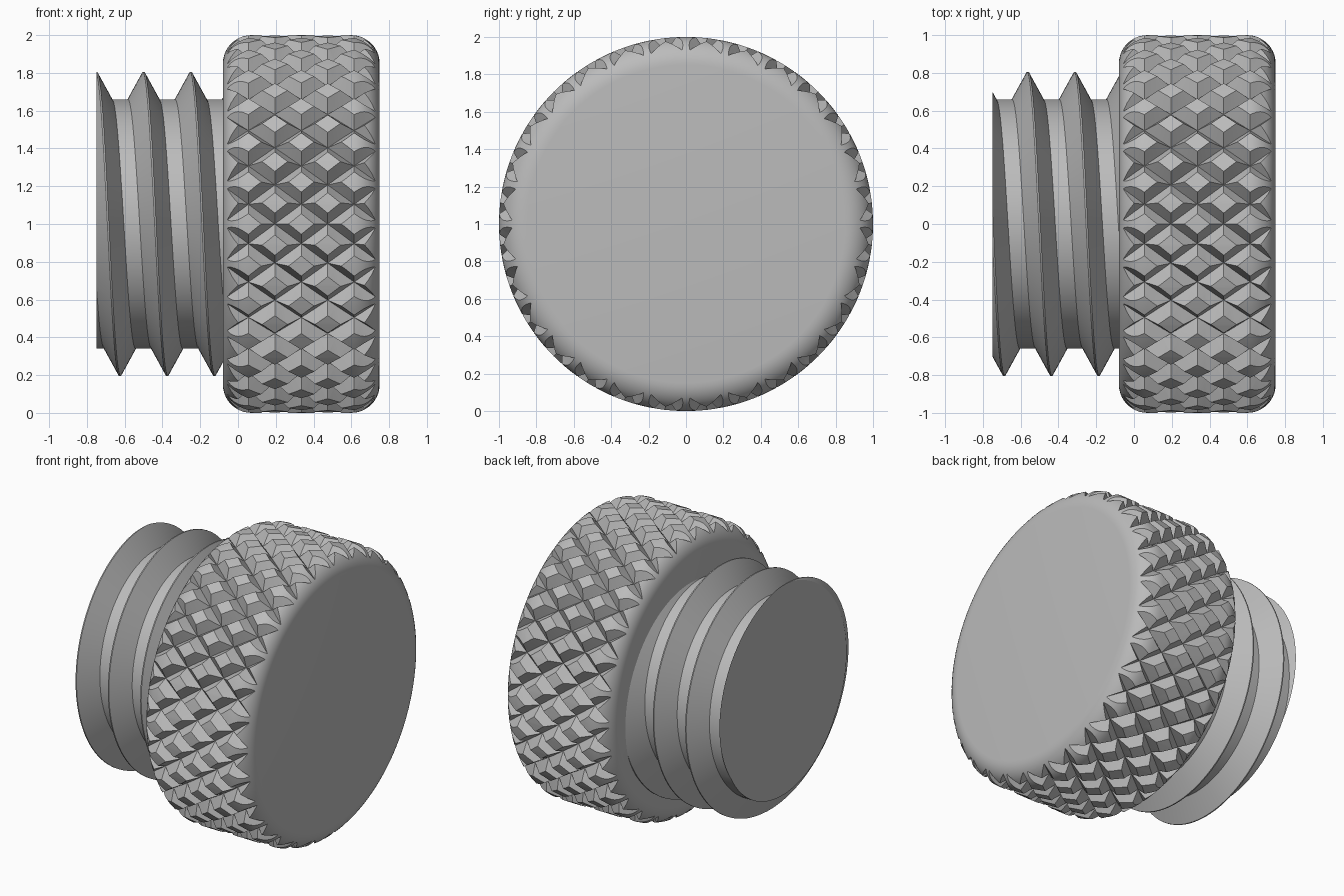
import bpy, bmesh, math
from mathutils import Vector

cube = bpy.data.objects.get("Cube")
if cube:
    bpy.data.objects.remove(cube, do_unlink=True)

metal = bpy.data.materials.new("grey_metal")
metal.use_nodes = True
GREY = (0.5, 0.5, 0.5, 1)
metal.diffuse_color = GREY
metal.node_tree.nodes["Principled BSDF"].inputs["Base Color"].default_value = GREY


def polar(x, r, a):
    """Point around the screw axis; angle 0 faces the front."""
    return Vector((x, -r * math.cos(a), 1 + r * math.sin(a)))


def make_object(name, bm):
    bmesh.ops.recalc_face_normals(bm, faces=bm.faces)
    mesh = bpy.data.meshes.new(name)
    bm.to_mesh(mesh)
    bm.free()
    mesh.materials.append(metal)
    obj = bpy.data.objects.new(name, mesh)
    bpy.context.collection.objects.link(obj)
    return obj


def activate(obj):
    bpy.ops.object.select_all(action='DESELECT')
    obj.select_set(True)
    bpy.context.view_layer.objects.active = obj


# Head: rounded disc turned around the x axis
X0, X1, FILLET = -0.08, 0.75, 0.15
SEG, ARC = 140, 10
profile = []
for i in range(ARC + 1):
    a = math.pi / 2 * i / ARC
    profile.append((X0 + FILLET * (1 - math.cos(a)), 1 - FILLET * (1 - math.sin(a))))
profile += [(X0 + X1 - x, r) for x, r in reversed(profile)]
bm = bmesh.new()
rings = [[bm.verts.new(polar(x, r, 2 * math.pi * (k + 0.5) / SEG)) for k in range(SEG)]
         for x, r in profile]
for a, b in zip(rings, rings[1:]):
    for k in range(SEG):
        n = (k + 1) % SEG
        bm.faces.new((a[k], a[n], b[n], b[k]))
bm.faces.new(rings[0])
bm.faces.new(rings[-1])
head = make_object("knurled_head", bm)

# Knurl: diamond lattice whose crossing V grooves trim the head
COUNT, HALF_X, MID = 28, 0.14, (X0 + X1) / 2
HALF_A = math.pi / COUNT
TOP, FLOOR, EDGE = 1.012, 0.93, 0.30
steps = (0, EDGE, 1 - EDGE, 1)
bm = bmesh.new()
for s in range(-5, 6):
    for t in range(COUNT):
        cx, ca = MID + s * HALF_X, (2 * t + s % 2) * HALF_A
        grid = {}
        for i, u in enumerate(steps):
            for j, v in enumerate(steps):
                flat = i in (1, 2) and j in (1, 2)
                grid[i, j] = bm.verts.new(polar(cx + (u + v - 1) * HALF_X,
                                                TOP if flat else FLOOR,
                                                ca + (u - v) * HALF_A))
        for i in range(3):
            for j in range(3):
                q = [grid[i, j], grid[i + 1, j], grid[i + 1, j + 1], grid[i, j + 1]]
                if (i + j) == 2 and i != 1:
                    q = q[1:] + q[:1]
                if i == 1 or j == 1:
                    bm.faces.new(q)
                else:
                    bm.faces.new((q[0], q[1], q[2]))
                    bm.faces.new((q[0], q[2], q[3]))
bmesh.ops.remove_doubles(bm, verts=bm.verts, dist=0.0005)
bmesh.ops.triangulate(bm, faces=bm.faces)
rim = [e for e in bm.edges if e.is_boundary]
ends = {side: bm.verts.new((MID + side, 0, 1)) for side in (-1, 1)}
for e in rim:
    side = 1 if e.verts[0].co.x > MID else -1
    bm.faces.new((*e.verts, ends[side]))
cutter = make_object("knurl_cutter", bm)
cutter.hide_render = True

activate(head)
mod = head.modifiers.new("knurl", 'BOOLEAN')
mod.operation, mod.solver, mod.object = 'INTERSECT', 'EXACT', cutter
bpy.ops.object.modifier_apply(modifier=mod.name)
bpy.data.objects.remove(cutter, do_unlink=True)

# Threaded shank: one V thread wound around the axis, sliced flat at both ends
PITCH, ROOT, CREST, TURN = 0.25, 0.66, 0.805, 96
thread = [(-0.083, ROOT), (-0.004, CREST), (0.004, CREST), (0.083, ROOT)]
bm = bmesh.new()
columns = []
for k in range(TURN + 1):
    a = math.pi / 2 - 2 * math.pi * k / TURN
    columns.append([bm.verts.new(polar(-1.25 + PITCH * (n + k / TURN) + dx, r, a))
                    for n in range(7) for dx, r in thread])
for a, b in zip(columns, columns[1:]):
    for i in range(len(a) - 1):
        bm.faces.new((a[i], a[i + 1], b[i + 1], b[i]))
bmesh.ops.remove_doubles(bm, verts=bm.verts, dist=0.0005)
for x, side in ((-0.75, -1), (-0.02, 1)):
    geom = bm.verts[:] + bm.edges[:] + bm.faces[:]
    bmesh.ops.bisect_plane(bm, geom=geom, plane_co=(x, 0, 0), plane_no=(side, 0, 0),
                           clear_outer=True)
    rim = [e for e in bm.edges if all(abs(v.co.x - x) < 1e-4 for v in e.verts)]
    hub = bm.verts.new((x, 0, 1))
    for e in rim:
        if e.is_boundary:
            bm.faces.new((*e.verts, hub))
shank = make_object("threaded_shank", bm)

# Smooth round surfaces, crisp cuts
for obj in (head, shank):
    activate(obj)
    bpy.ops.object.shade_smooth_by_angle(angle=math.radians(25))
